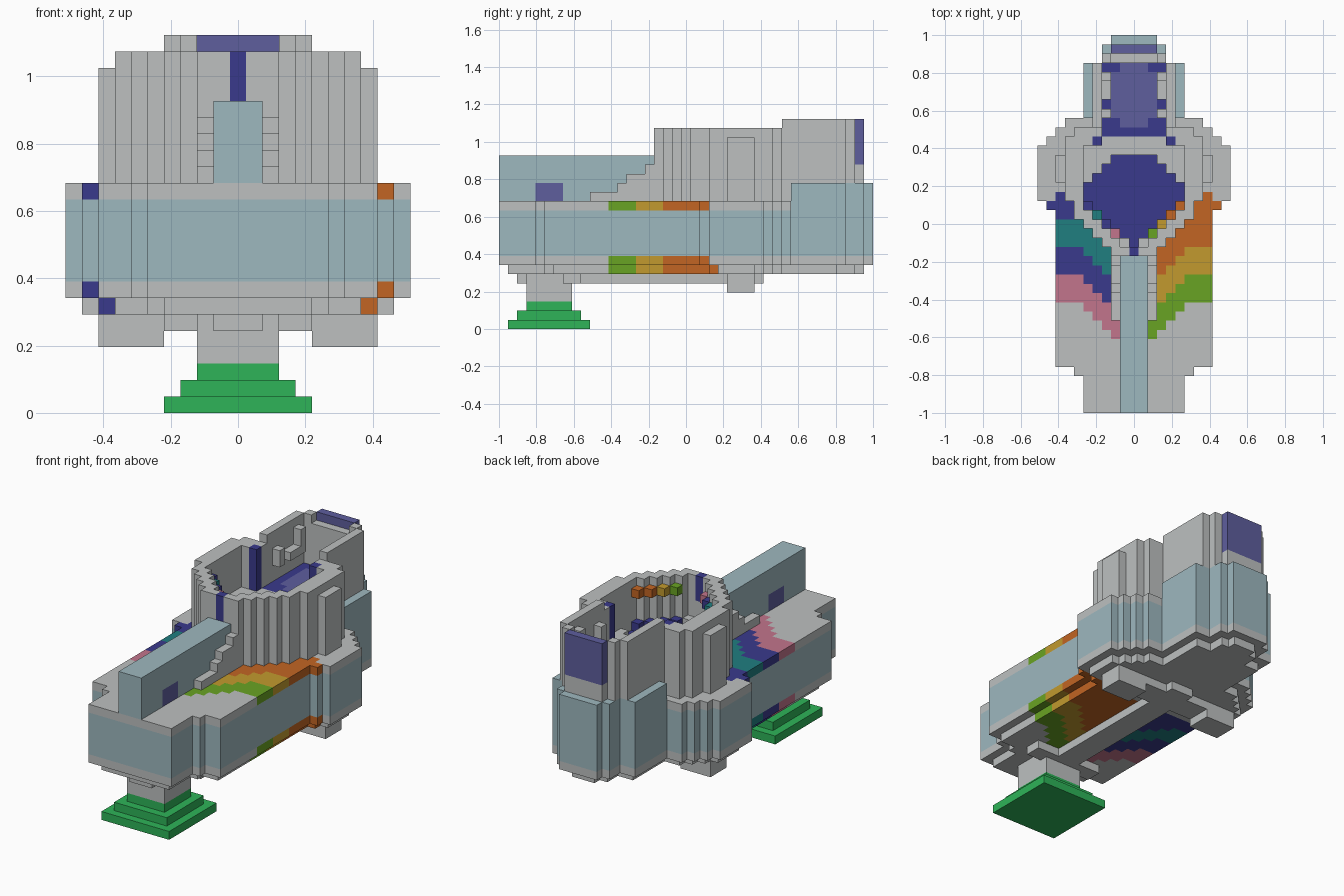
import bpy
import bmesh
import math

U = 2 / 41  # edge of one block

if "Cube" in bpy.data.objects:
    bpy.data.objects.remove(bpy.data.objects["Cube"])


def linear(c):
    c /= 255
    return c / 12.92 if c <= 0.04045 else ((c + 0.055) / 1.055) ** 2.4


PALETTE = {
    "grey": (189, 192, 192), "pale_blue": (158, 184, 191),
    "indigo": (58, 58, 140), "violet": (94, 94, 158),
    "green": (46, 180, 88), "orange": (194, 101, 35),
    "gold": (194, 154, 46), "lime": (105, 164, 35),
    "pink": (194, 117, 140), "sea_green": (32, 126, 128),
}
NAMES = list(PALETTE)
MATS = []
for name, rgb in PALETTE.items():
    mat = bpy.data.materials.new(name)
    mat.use_nodes = True
    col = tuple(linear(c) for c in rgb) + (1,)
    mat.diffuse_color = col
    mat.node_tree.nodes["Principled BSDF"].inputs["Base Color"].default_value = col
    MATS.append(mat)

cells = {}  # (x, y, z) -> (part, colour)


def fill(part, color, xs, ys, zs):
    """Fill a box of blocks; xs, ys, zs are inclusive ranges."""
    for x in range(xs[0], xs[1] + 1):
        for y in range(ys[0], ys[1] + 1):
            for z in range(zs[0], zs[1] + 1):
                cells[x, y, z] = (part, color)


def both(part, color, xs, ys, zs):
    """Fill a box and its mirror image."""
    fill(part, color, xs, ys, zs)
    fill(part, color, (-xs[1], -xs[0]), ys, zs)


def rows(*spans):
    """Half width of each row from (first, last, half) spans."""
    return {y: h for a, b, h in spans for y in range(a, b + 1)}


def inset(shape):
    return {y: min(shape[y - 1], shape[y], shape[y + 1]) - 1
            for y in shape if y - 1 in shape and y + 1 in shape}


def stripe(x, y):
    """Slanted stripe colour on the hull's edge layers."""
    t = y + max(0, 6 - abs(x))
    if t < -8 or abs(x) < 2 or not (y <= 2 or (y == 3 and abs(x) in (7, 8))):
        return "grey"
    if t < -5:
        return "lime" if x > 0 else "pink"
    if t < -2:
        return "gold" if x > 0 else "indigo"
    if x > 0:
        return "orange"
    return "sea_green" if t < 1 and y < 1 else "indigo"


# Hull: pale band between striped grey layers, raised at the back
hull = rows((-20, -17, 5), (-16, -16, 6), (-15, 1, 8), (2, 2, 9), (3, 8, 10),
            (9, 9, 9), (10, 10, 8), (11, 11, 7), (12, 17, 5), (18, 19, 3), (20, 20, 2))
for y, h in hull.items():
    for x in range(-h, h + 1):
        fill("hull", "pale_blue", (x, x), (y, y), (8, 15 if y > 11 else 12))
        fill("hull", stripe(x, y), (x, x), (y, y), (7, 7))
        if y <= 11:
            cells[x, y, 13] = ("hull", stripe(x, y))
for y, h in inset(hull).items():
    for x in range(-h, h + 1):
        cells[x, y, 6] = ("hull", stripe(x, y))

# Keel, cross plates and rear feet
fill("keel", "grey", (-1, 1), (-18, 8), (5, 5))
fill("keel", "grey", (-4, 4), (-13, -12), (5, 5))
fill("keel", "grey", (-8, 8), (5, 7), (5, 5))
both("rear_foot", "grey", (5, 8), (5, 7), (4, 4))

# Stand: stepped green base and a grey post
for z in range(3):
    fill("stand_base", "green", (z - 4, 4 - z), (z - 19, -11 - z), (z, z))
fill("stand_post", "grey", (-2, 2), (-17, -13), (3, 5))

# Front fin with violet side panels and stepped flanks
fill("fin", "pale_blue", (-1, 1), (-20, -4), (14, 18))
both("fin", "violet", (1, 1), (-16, -14), (14, 15))
for z, start in zip(range(14, 18), (-10, -7, -6, -4)):
    both("fin_steps", "grey", (2, 2), (start, -3), (z, z))

# Tower: thick wall around a sunken floor
tower = rows((-3, -3, 2), (-2, -2, 3), (-1, -1, 4), (0, 0, 5), (1, 2, 6), (3, 4, 7),
             (5, 7, 8), (8, 9, 7), (10, 10, 6), (11, 17, 4), (18, 18, 3))
room = inset(tower)
for y, h in tower.items():
    for x in range(-h, h + 1):
        top = 22 if y > 10 else 20 if abs(x) == 8 else 21
        base = 16 if y > 11 else 14
        fill("tower_wall", "grey", (x, x), (y, y), (base, top))
for y, h in room.items():
    h = 3 if y > 9 else min(h, 5)
    well = min(5, 9 - y, y + 3 if y > -2 else 0)
    for x in range(-h, h + 1):
        for z in range(14, 23):
            cells.pop((x, y, z), None) if z > 15 or y < 12 else None
        sunk = abs(x) <= well and y <= 7
        fill("tower_floor", "indigo" if sunk else "grey", (x, x), (y, y),
             (14, 15 if sunk else 16))

# Neck floor: violet pad with indigo border, and ledges along the walls
fill("neck_floor", "indigo", (-3, 3), (10, 17), (16, 16))
fill("neck_floor", "violet", (-2, 2), (12, 16), (16, 16))
fill("neck_floor", "violet", (-1, 1), (11, 17), (16, 16))
both("neck_ledge", "grey", (3, 3), (12, 12), (19, 20))
both("neck_ledge", "grey", (3, 3), (14, 15), (19, 19))
both("neck_ledge", "grey", (3, 3), (16, 16), (19, 21))

# Back wall: low grey centre and a violet outer panel
for x in range(-2, 3):
    cells.pop((x, 18, 22))
fill("back_panel", "violet", (-2, 2), (19, 19), (18, 22))
fill("back_panel", "grey", (-2, 2), (19, 19), (16, 17))

# Tower details: indigo posts, console and wall lights
both("inner_post", "indigo", (4, 4), (9, 9), (17, 21))
both("tower_wall", "grey", (5, 5), (9, 9), (17, 21))
fill("front_post", "indigo", (0, 0), (-3, -3), (19, 21))
lights = (("lime", "pink"), ("gold", "indigo"), ("orange", "sea_green"), ("orange", "indigo"))
for i, (plus, minus) in enumerate(lights):
    both("console", "indigo", (i + 2, i + 2), (i - 1, i - 1), (16, 16))
    fill("wall_light", plus, (i + 2, i + 2), (i - 1, i - 1), (20, 20))
    fill("wall_light", minus, (-i - 2, -i - 2), (i - 1, i - 1), (20, 20))


def build(part):
    """Make one object from the exposed block faces of a part."""
    bm = bmesh.new()
    verts = {}

    def vert(p):
        if p not in verts:
            verts[p] = bm.verts.new(((p[0] - .5) * U, (p[1] - .5) * U, p[2] * U))
        return verts[p]

    for cell, (owner, color) in cells.items():
        if owner != part:
            continue
        for axis in range(3):
            for side in (0, 1):
                near = list(cell)
                near[axis] += 2 * side - 1
                if tuple(near) in cells:
                    continue
                quad = []
                for a, b in ((0, 0), (1, 0), (1, 1), (0, 1)):
                    p = list(cell)
                    p[axis] += side
                    p[(axis + 1) % 3] += a
                    p[(axis + 2) % 3] += b
                    quad.append(vert(tuple(p)))
                face = bm.faces.new(quad if side else quad[::-1])
                face.material_index = NAMES.index(color)
    bmesh.ops.dissolve_limit(bm, angle_limit=math.radians(1), verts=bm.verts[:],
                             edges=bm.edges[:], delimit={"MATERIAL"})
    mesh = bpy.data.meshes.new(part)
    bm.to_mesh(mesh)
    bm.free()
    for mat in MATS:
        mesh.materials.append(mat)
    bpy.context.collection.objects.link(bpy.data.objects.new(part, mesh))


for part in sorted({owner for owner, _ in cells.values()}):
    build(part)
